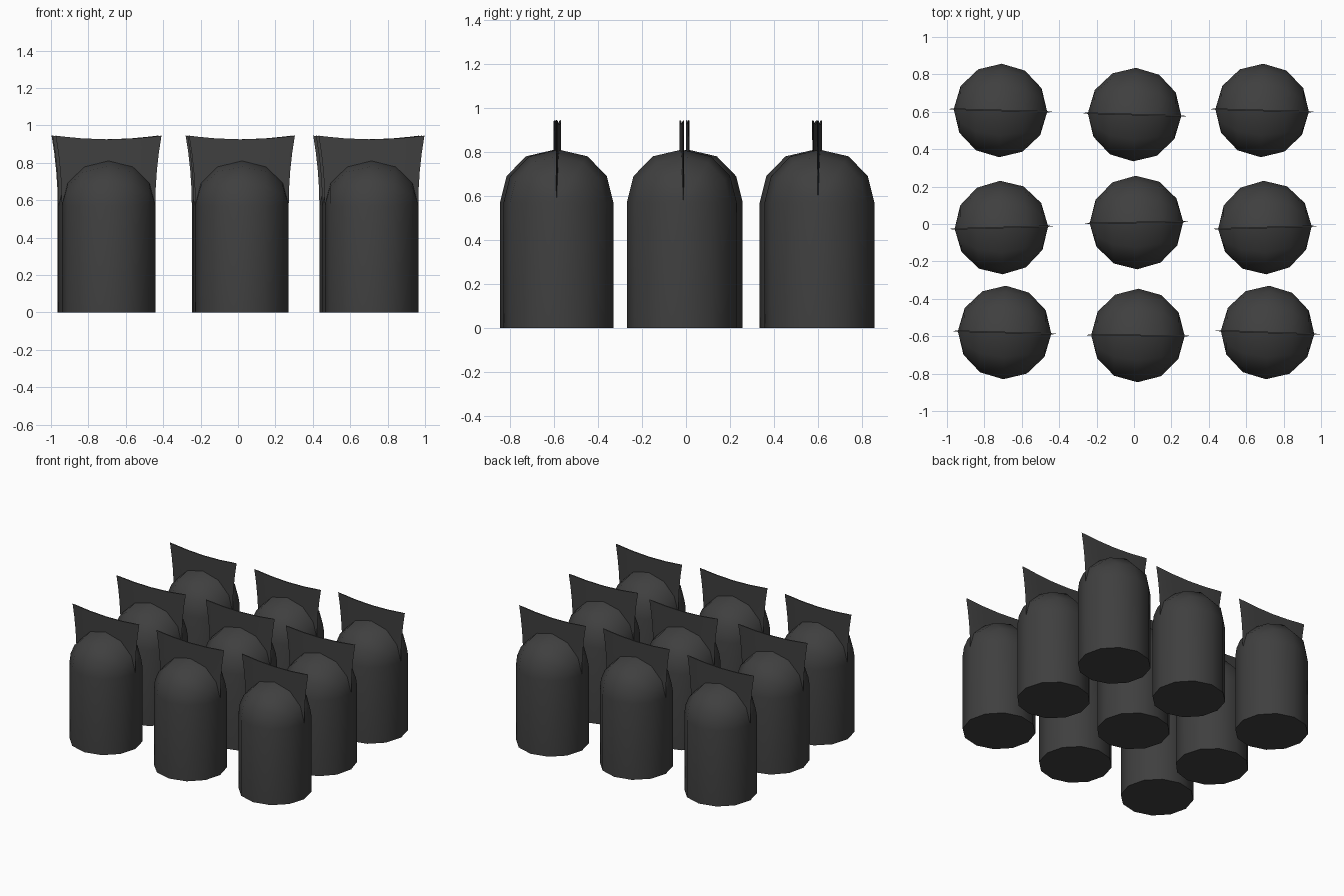
import bpy
import bmesh
from math import sin, cos, pi, radians, copysign

cube = bpy.data.objects.get("Cube")
if cube:
    bpy.data.objects.remove(cube)

SIDES, RADIUS, SHOULDER = 12, 0.25, 0.57
SEAM = 0.004                                    # half thickness of the pinched top
DOME = [(0, 1), (0.12, 0.88), (0.21, 0.53), (0.24, 0)]   # rise, share of depth
FIN_STEPS = 4

charcoal = bpy.data.materials.new("charcoal_film")
charcoal.use_nodes = True
colour = (0.05, 0.05, 0.05, 1)
charcoal.diffuse_color = colour
charcoal.node_tree.nodes["Principled BSDF"].inputs["Base Color"].default_value = colour


def column(angle):
    """Points of one bag column, from the base up to the crimped edge."""
    c, s = cos(angle), sin(angle)
    side = 0 if abs(s) < 0.01 else copysign(1, s)
    s = abs(s) if side else 0
    pts = [(RADIUS * c, side * RADIUS * s, 0)]
    for rise, depth in DOME:
        y = max(RADIUS * s * depth, SEAM)
        pts.append((RADIUS * c, side * y, SHOULDER + rise * s))
    start, top = pts[-1][2], 0.925 + 0.02 * c * c
    for i in range(1, FIN_STEPS + 1):
        pts.append((RADIUS * c, side * SEAM, start + (top - start) * i / FIN_STEPS))
    # Flare the pinched top outwards
    return [(x + 0.033 * c * (max(z - SHOULDER, 0) / 0.375) ** 2, y, z)
            for x, y, z in pts]


# Bag: round body, domed shoulders pinched into a flat flared seal
bm = bmesh.new()
cols = [[bm.verts.new(p) for p in column(2 * pi * k / SIDES)] for k in range(SIDES)]
for k, a in enumerate(cols):
    b = cols[(k + 1) % SIDES]
    for i in range(len(a) - 1):
        bm.faces.new((a[i], b[i], b[i + 1], a[i + 1]))
bm.faces.new([c[0] for c in reversed(cols)])
for k in range(SIDES // 2):
    # Close the seal between front and back sheets
    quad = [cols[j % SIDES][-1] for j in (k, k + 1, SIDES - k - 1, SIDES - k)]
    bm.faces.new(list(dict.fromkeys(quad)))
bmesh.ops.remove_doubles(bm, verts=bm.verts, dist=0.0005)
bmesh.ops.recalc_face_normals(bm, faces=bm.faces)
mesh = bpy.data.meshes.new("bag")
bm.to_mesh(mesh)
bm.free()
mesh.materials.append(charcoal)

# Rows of bags, each placed slightly unevenly: x, y, turn in degrees
ROWS = {
    "back": [(-0.714, 0.607, -1.6), (0.003, 0.585, -1.7), (0.685, 0.607, -1.6)],
    "middle": [(-0.709, -0.019, 1.6), (0.013, 0.008, 1), (0.70, -0.019, 1.6)],
    "front": [(-0.692, -0.58, -1.6), (0.021, -0.596, -0.5), (0.714, -0.58, -2)],
}
for row, spots in ROWS.items():
    for side, (x, y, turn) in zip(("right", "centre", "left"), spots):
        bag = bpy.data.objects.new(f"bag_{row}_{side}", mesh)
        bag.location = (x, y, 0)
        bag.rotation_euler.z = radians(turn)
        bpy.context.collection.objects.link(bag)

bpy.ops.object.select_all(action="DESELECT")
bag.select_set(True)
bpy.context.view_layer.objects.active = bag
bpy.ops.object.shade_smooth_by_angle(angle=radians(50))
